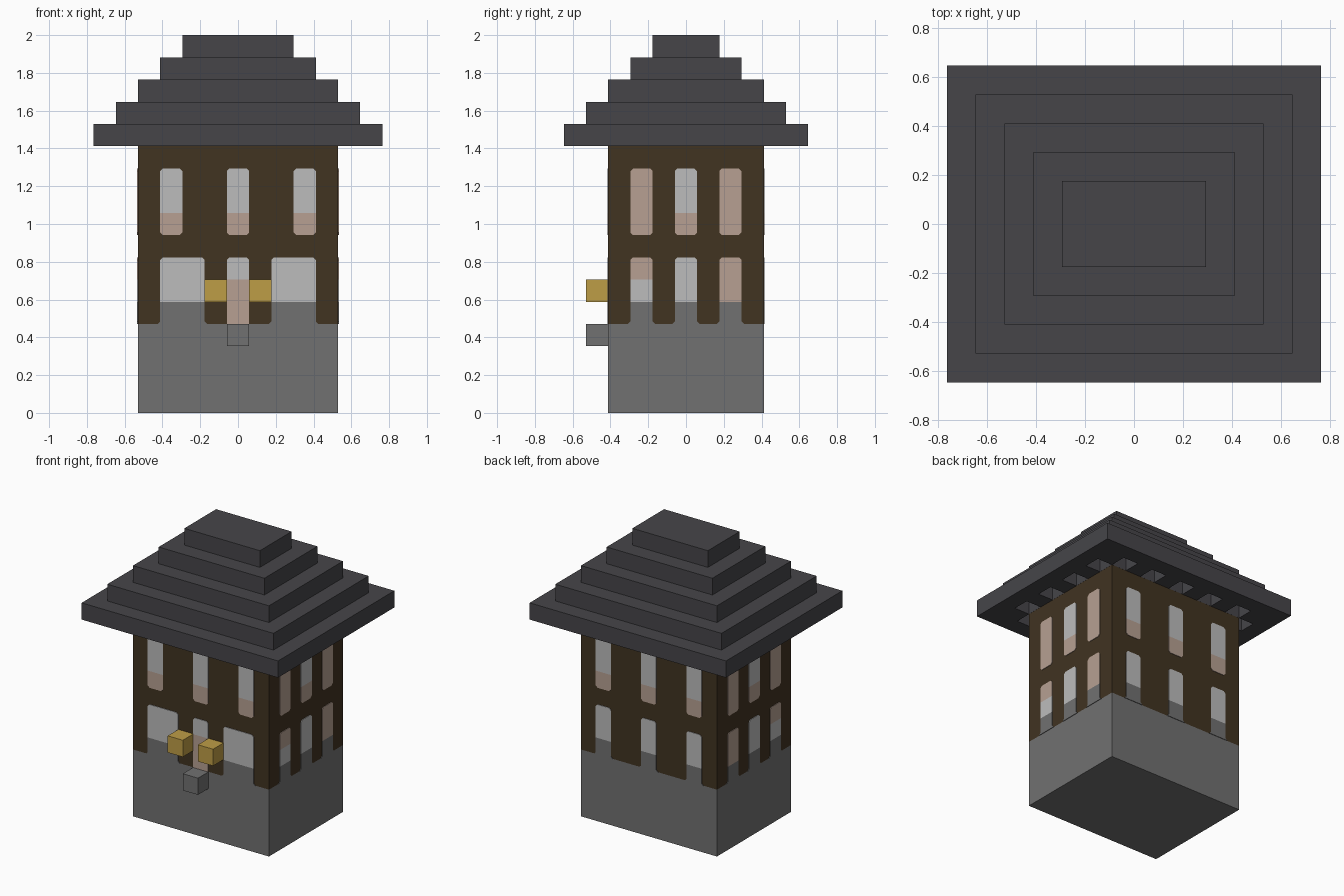
import bpy, bmesh
from math import radians
from mathutils import Matrix, Vector

U = 2 / 17            # one building block
CUT = 0.12            # small corner cut on panels, in blocks
THICK = 0.004

cube = bpy.data.objects.get("Cube")
if cube:
    bpy.data.objects.remove(cube, do_unlink=True)


def material(name, rgb):
    lin = [((c / 255 + 0.055) / 1.055) ** 2.4 for c in rgb]
    m = bpy.data.materials.new(name)
    m.use_nodes = True
    m.diffuse_color = (*lin, 1)
    m.node_tree.nodes["Principled BSDF"].inputs["Base Color"].default_value = (*lin, 1)
    return m


SLATE = material("slate_grey", (70, 69, 73))
STONE = material("stone_grey", (113, 113, 113))
WOOD = material("dark_brown", (65, 51, 33))
PALE = material("pale_glass", (188, 188, 188))
ROSE = material("rose_curtain", (183, 160, 146))
GOLD = material("gold", (190, 157, 70))


def finish(name, bm, mat):
    bmesh.ops.recalc_face_normals(bm, faces=bm.faces)
    mesh = bpy.data.meshes.new(name)
    bm.to_mesh(mesh)
    bm.free()
    mesh.materials.append(mat)
    obj = bpy.data.objects.new(name, mesh)
    bpy.context.collection.objects.link(obj)
    return obj


def add_box(bm, center, size):
    m = Matrix.Translation(Vector(center) * U) @ Matrix.Diagonal((*(Vector(size) * U), 1))
    bmesh.ops.create_cube(bm, size=1, matrix=m)


def box(name, center, size, mat):
    bm = bmesh.new()
    add_box(bm, center, size)
    return finish(name, bm, mat)


def plate(name, wall, outline, mat):
    """Thin plate on a wall; outline is (along, height) in blocks."""
    angle, dist, flip = wall
    bm = bmesh.new()
    verts = [bm.verts.new((flip * u * U, -dist * U - THICK, z * U)) for u, z in outline]
    face = bm.faces.new(verts)
    ext = bmesh.ops.extrude_face_region(bm, geom=[face])
    moved = [g for g in ext["geom"] if isinstance(g, bmesh.types.BMVert)]
    bmesh.ops.translate(bm, verts=moved, vec=(0, THICK * 1.5, 0))
    bmesh.ops.rotate(bm, verts=bm.verts, matrix=Matrix.Rotation(radians(angle), 3, "Z"))
    return finish(name, bm, mat)


def panel(name, wall, a, b, low, high, mat, top=False, bottom=False):
    """Rectangular panel with optional cut corners."""
    pts = [(a + CUT, low), (b - CUT, low), (b, low + CUT)] if bottom else [(a, low), (b, low)]
    pts += [(b, high - CUT), (b - CUT, high), (a + CUT, high)] if top else [(b, high), (a, high)]
    if top:
        pts.append((a, high - CUT))
    if bottom:
        pts.append((a, low + CUT))
    plate(name, wall, pts, mat)


def window(name, wall, a, b, low, split, high, lower, upper, sill):
    """Two-tone window, optionally standing on a stone pier."""
    if lower is upper:
        panel(name, wall, a, b, low, high, upper, True, not sill)
    else:
        panel(name + "_lower_pane", wall, a, b, low, split, lower, False, not sill)
        panel(name + "_upper_pane", wall, a, b, split, high, upper, True)
    if sill:
        foot = [(a - CUT, 4), (b + CUT, 4), (b, 4 + CUT), (b, 5), (a, 5), (a, 4 + CUT)]
        plate(name + "_pier", wall, foot, STONE)


# Main body
box("stone_base", (0, 0, 2), (9, 7, 4), STONE)
box("timber_walls", (0, 0, 8), (9, 7, 8), WOOD)

# Walls: rotation, distance from the middle, direction along the wall
front, back = (0, 3.5, 1), (180, 3.5, 1)
left, right = (90, 4.5, 1), (-90, 4.5, -1)

# Front and back windows
for label, wall in (("front", front), ("back", back)):
    for i in (-3, 0, 3):
        window(f"{label}_upper_window", wall, i - .5, i + .5, 8, 9, 11, ROSE, PALE, False)
for i in (-3, 0, 3):
    window("back_lower_window", back, i - .5, i + .5, 5, 6, 7, PALE, PALE, True)
for a in (-3.5, 1.5):
    window("front_lower_window", front, a, a + 2, 5, 6, 7, PALE, PALE, True)

# Door with its light above
panel("door", front, -.5, .5, 4, 6, ROSE)
panel("door_light", front, -.5, .5, 6, 7, PALE, True)

# Side windows
for label, wall in (("left", left), ("right", right)):
    for i, low, high in ((-2, PALE, ROSE), (0, PALE, PALE), (2, ROSE, ROSE)):
        window(f"{label}_lower_window", wall, i - .5, i + .5, 5, 6, 7, low, high, True)
        window(f"{label}_upper_window", wall, i - .5, i + .5, 8, 9, 11,
               ROSE, ROSE if i else PALE, False)

# Door lamps and step
for name, i in (("right_lamp", -1), ("left_lamp", 1)):
    box(name, (i, -4, 5.5), (1, 1, 1), GOLD)
box("door_step", (0, -4, 3.5), (1, 1, 1), STONE)

# Stepped roof
tiers = [box(f"roof_tier_{k + 1}", (0, 0, 12.5 + k), (13 - 2 * k, 11 - 2 * k, 1), SLATE)
         for k in range(5)]

# Row of square recesses under the eaves
bm = bmesh.new()
for s in (-1, 1):
    for i in (-4, -2, 0, 2, 4):
        add_box(bm, (i, 4 * s, 12.4), (.99, .99, 1.19))
    for j in (-3, -1, 1, 3):
        add_box(bm, (5 * s, j, 12.4), (.99, .99, 1.19))
cutter = finish("eaves_cutter", bm, SLATE)
cutter.hide_render = True
mod = tiers[0].modifiers.new("recesses", "BOOLEAN")
mod.operation = "DIFFERENCE"
mod.solver = "EXACT"
mod.object = cutter
bpy.context.view_layer.objects.active = tiers[0]
bpy.ops.object.modifier_apply(modifier=mod.name)
bpy.data.objects.remove(cutter, do_unlink=True)
